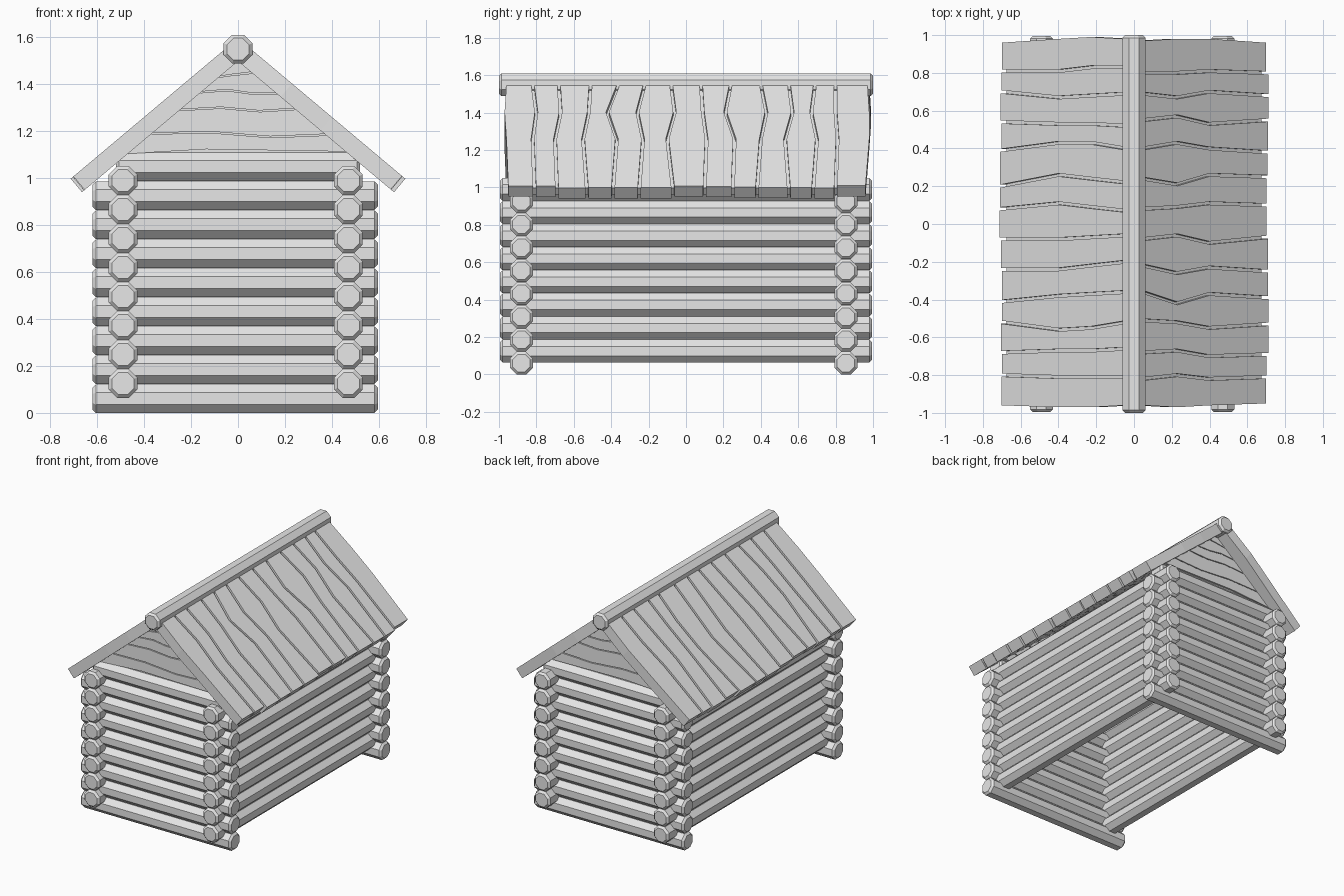
import bpy, bmesh, math, random
from mathutils import Vector, Matrix

random.seed(4)
cube = bpy.data.objects.get("Cube")
if cube:
    bpy.data.objects.remove(cube, do_unlink=True)

grey = bpy.data.materials.new("plain_grey")
grey.use_nodes = True
grey.diffuse_color = (0.8, 0.8, 0.8, 1)
grey.node_tree.nodes["Principled BSDF"].inputs["Base Color"].default_value = (0.8, 0.8, 0.8, 1)


def finish(bm, name):
    bmesh.ops.recalc_face_normals(bm, faces=bm.faces)
    mesh = bpy.data.meshes.new(name)
    bm.to_mesh(mesh)
    bm.free()
    mesh.materials.append(grey)
    obj = bpy.data.objects.new(name, mesh)
    bpy.context.collection.objects.link(obj)
    return obj


def log(name, axis, length, centre, radius=0.066):
    """Eight-sided log with chamfered ends, lying along X or Y."""
    bm = bmesh.new()
    bmesh.ops.create_cone(bm, cap_ends=True, segments=8, radius1=radius,
                          radius2=radius, depth=length)
    bmesh.ops.rotate(bm, verts=bm.verts, matrix=Matrix.Rotation(math.pi / 8, 3, 'Z'))
    rims = [e for e in bm.edges if abs(e.verts[0].co.z - e.verts[1].co.z) < 0.001]
    bmesh.ops.bevel(bm, geom=rims, offset=0.014, segments=1, affect='EDGES')
    turn = Matrix.Rotation(math.pi / 2, 3, 'Y' if axis == 'X' else 'X')
    bmesh.ops.rotate(bm, verts=bm.verts, matrix=turn)
    bmesh.ops.translate(bm, verts=bm.verts, vec=centre)
    return finish(bm, name)


def prism(name, outline, offset):
    """Flat outline given thickness along an offset vector."""
    bm = bmesh.new()
    face = bm.faces.new([bm.verts.new(p) for p in outline])
    result = bmesh.ops.extrude_face_region(bm, geom=[face], use_keep_orig=True)
    moved = [v for v in result["geom"] if isinstance(v, bmesh.types.BMVert)]
    bmesh.ops.translate(bm, verts=moved, vec=offset)
    return finish(bm, name)


# Interlocking log walls
STEP = 0.1235
ENDS = {"front": -0.88, "back": 0.855}
for i in range(8):
    for label, y in ENDS.items():
        log(f"{label}_wall_log_{i}", 'X', 1.215, (-0.012, y, 0.061 + i * STEP))
    for label, x in (("right", -0.49), ("left", 0.47)):
        log(f"{label}_wall_log_{i}", 'Y', 1.99, (x, 0, 0.125 + i * STEP))

# Ridge log
log("ridge_log", 'Y', 2.0, (0, 0, 1.549))

# Gable ends: a base log, wavy boards and a backing panel
SEAMS = [(1.10, 1.12, 1.115, 1.11), (1.19, 1.195, 1.175, 1.185),
         (1.29, 1.30, 1.285, 1.295), (1.365, 1.375, 1.36, 1.36),
         (1.43, 1.44, 1.445, 1.45)]


def gable_edge(z):
    return (1.505 - z) / 0.84


def seam_line(seam, y, shift):
    points = []
    for k, z in enumerate(seam):
        z += shift
        points.append(Vector((gable_edge(z) * (-1, -0.3, 0.35, 1)[k], y, z)))
    return points


for label, y in ENDS.items():
    out = -1 if y < 0 else 1
    face_y = y + out * 0.035
    inward = Vector((0, -out * 0.07, 0))
    log(f"{label}_gable_log", 'X', 1.04, (0, y, 1.049))
    for i, seam in enumerate(SEAMS):
        low = seam_line(seam, face_y, 0.003)
        if i + 1 < len(SEAMS):
            high = seam_line(SEAMS[i + 1], face_y, -0.003)[::-1]
        else:
            high = [Vector((0, face_y, 1.505))]
        prism(f"{label}_gable_board_{i}", low + high, inward)
    back_y = y + out * 0.022
    prism(f"{label}_gable_backing",
          [(-gable_edge(1.06), back_y, 1.06), (gable_edge(1.06), back_y, 1.06),
           (0, back_y, 1.505)], Vector((0, -out * 0.05, 0)))

# Roof plank joints, eave to ridge, in hundredths along Y
RUN = (0.70, 0.40, 0.23, 0.05)
JOINTS = {
    -1: [(-96, -97, -97, -96), (-80, -81, -81, -81), (-68, -67, -67, -66),
         (-52, -56, -55, -52), (-41, -38, -37, -36), (-24, -24, -22, -20),
         (-8, -8, -7, -6), (8, 11, 9, 7), (20, 26, 24, 22), (39, 43, 43, 40),
         (54, 53, 53, 52), (70, 67, 68, 69), (81, 81, 83, 83), (96, 98, 99, 98)],
    1: [(-95, -96, -97, -96), (-81, -82, -80, -82), (-69, -70, -67, -68),
        (-53, -55, -52, -51), (-39, -37, -42, -36), (-25, -23, -26, -22),
        (-7, -10, -6, -8), (10, 11, 9, 8), (25, 26, 21, 24), (38, 40, 43, 40),
        (55, 53, 57, 55), (68, 70, 67, 69), (80, 81, 80, 80), (96, 98, 98, 97)],
}
PITCH = math.atan(0.84)


def roof_point(side, x, y):
    return Vector((side * x, y, 1.596 - 0.84 * x))


for side, label in ((-1, "right"), (1, "left")):
    down = Vector((-side * math.sin(PITCH), 0, -math.cos(PITCH)))
    joints = JOINTS[side]
    for i, (a, b) in enumerate(zip(joints, joints[1:])):
        gap_a = 0.008 if i else 0
        gap_b = 0.008 if i < len(joints) - 2 else 0
        eave = random.uniform(-0.003, 0.014)
        run = (RUN[0] + eave,) + RUN[1:]
        lower = [roof_point(side, x, y / 100 + gap_a) for x, y in zip(run, a)]
        upper = [roof_point(side, x, y / 100 - gap_b) for x, y in zip(run, b)]
        prism(f"{label}_roof_plank_{i}", lower + upper[::-1], down * 0.075)
    # Panel closing the joints from beneath
    corners = [(0.69, -0.945), (0.69, 0.95), (0.05, 0.95), (0.05, -0.945)]
    prism(f"{label}_roof_backing",
          [roof_point(side, x, y) + down * 0.025 for x, y in corners], down * 0.046)
